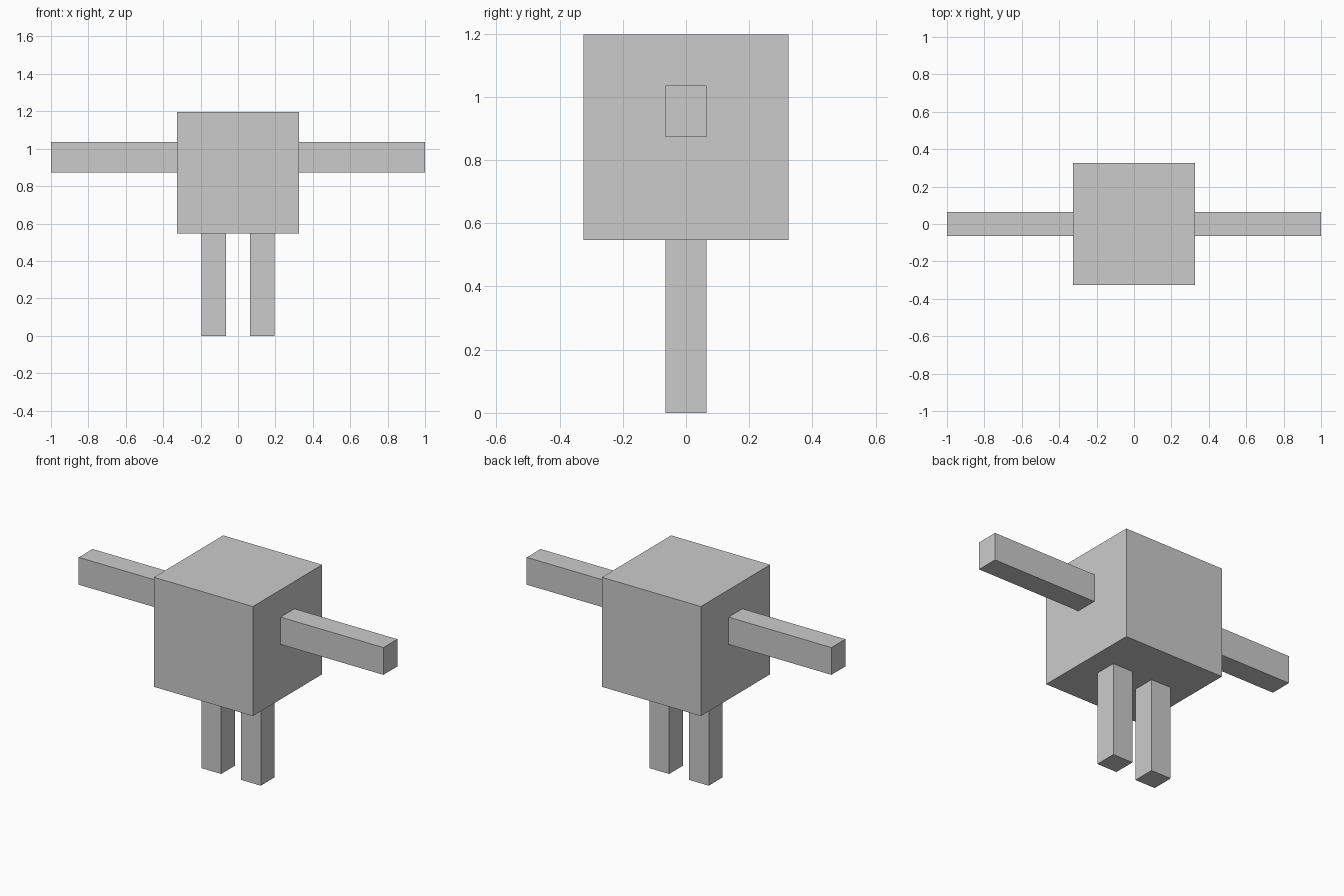
import bpy
import bmesh
from mathutils import Vector

if "Cube" in bpy.data.objects:
    bpy.data.objects.remove(bpy.data.objects["Cube"])


def box(name, lo, hi):
    """Axis-aligned box between two opposite corners."""
    lo, hi = Vector(lo), Vector(hi)
    bm = bmesh.new()
    bmesh.ops.create_cube(bm, size=1)
    bmesh.ops.scale(bm, vec=hi - lo, verts=bm.verts)
    mesh = bpy.data.meshes.new(name)
    bm.to_mesh(mesh)
    bm.free()
    obj = bpy.data.objects.new(name, mesh)
    obj.location = (lo + hi) / 2
    bpy.context.collection.objects.link(obj)
    return obj


HALF = 0.325    # half width of the cubic body
LIMB = 0.065    # half thickness of the limbs
HIP = 0.547     # height of the body's underside

# Body cube
body = box("body", (-HALF, -HALF, HIP), (HALF, HALF, HIP + 2 * HALF))

# Arms and legs, mirrored left and right
for side, s in (("left", -1), ("right", 1)):
    arm_x = sorted((s * HALF, s * 1.0))
    leg_x = sorted((s * LIMB, s * 3 * LIMB))
    box(side + "_arm", (arm_x[0], -LIMB, 0.873), (arm_x[1], LIMB, 1.035))
    box(side + "_leg", (leg_x[0], -LIMB, 0), (leg_x[1], LIMB, HIP))
